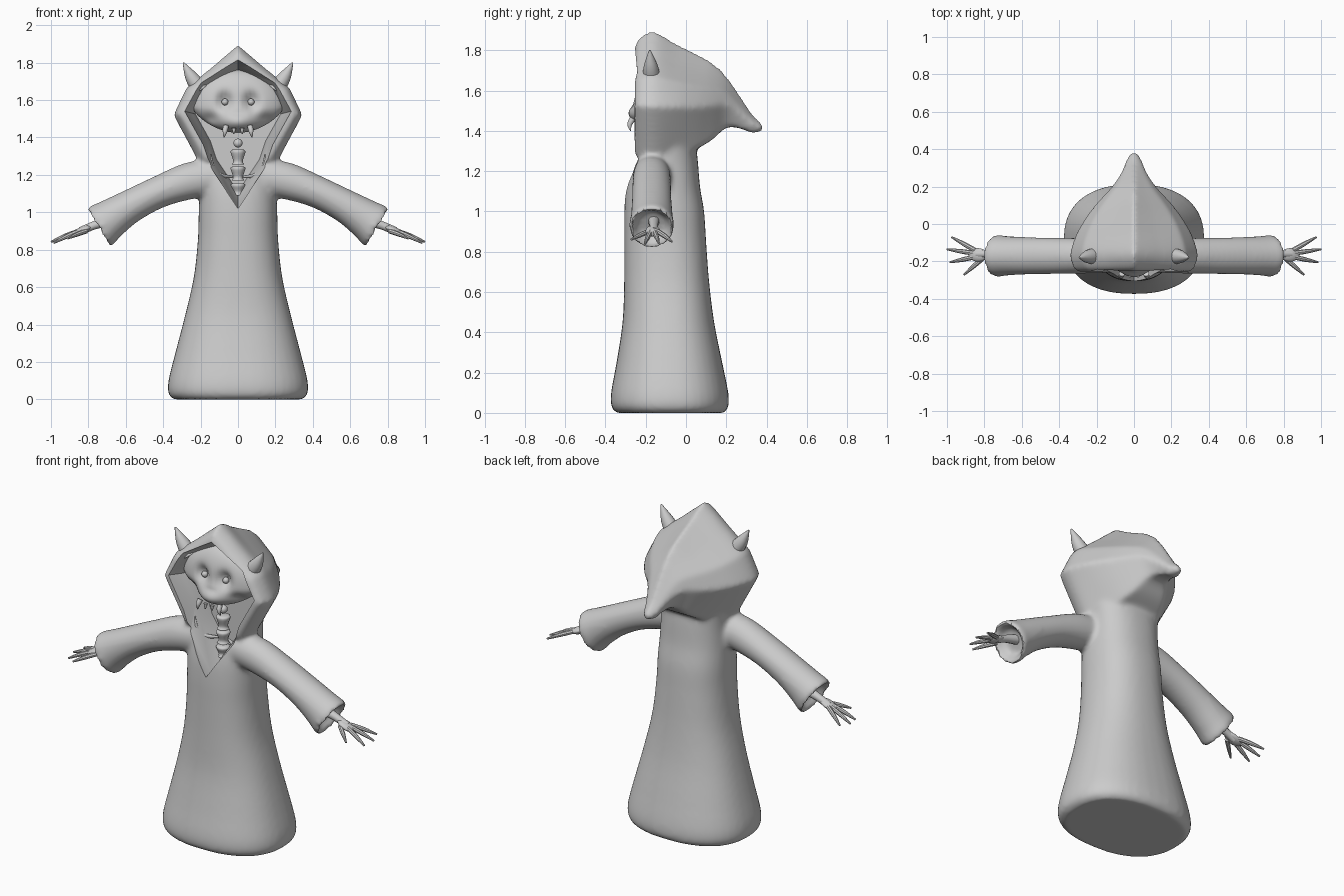
import bpy, bmesh, math
from math import sin, cos, pi, exp
from mathutils import Vector, Matrix

if "Cube" in bpy.data.objects:
    bpy.data.objects.remove(bpy.data.objects["Cube"])


def dense(rows, n=4):
    """Catmull-Rom interpolation through rows of numbers."""
    out = []
    for i in range(len(rows) - 1):
        a, b, c, d = (rows[max(i - 1, 0)], rows[i], rows[i + 1], rows[min(i + 2, len(rows) - 1)])
        for k in range(n):
            t = k / n
            out.append([0.5 * (2 * q + (r - p) * t + (2 * p - 5 * q + 4 * r - s) * t * t
                               + (3 * q - p - 3 * r + s) * t ** 3) for p, q, r, s in zip(a, b, c, d)])
    return out + [list(rows[-1])]


def to_object(name, bm):
    bmesh.ops.recalc_face_normals(bm, faces=bm.faces)
    me = bpy.data.meshes.new(name)
    bm.to_mesh(me)
    bm.free()
    ob = bpy.data.objects.new(name, me)
    bpy.context.collection.objects.link(ob)
    return ob


def loft(name, rings):
    bm = bmesh.new()
    vs = [[bm.verts.new(p) for p in r] for r in rings]
    n = len(vs[0])
    for a, b in zip(vs, vs[1:]):
        for i in range(n):
            bm.faces.new((a[i], a[(i + 1) % n], b[(i + 1) % n], b[i]))
    bm.faces.new(vs[0])
    bm.faces.new(vs[-1])
    return to_object(name, bm)


def tube(name, rows, sides=10, n=4):
    """Round tapered tube through (x, y, z, radius) rows."""
    rows = dense(rows, n)
    pts = [Vector(r[:3]) for r in rows]
    rings = []
    for i, p in enumerate(pts):
        d = (pts[min(i + 1, len(pts) - 1)] - pts[max(i - 1, 0)]).normalized()
        u = d.cross(Vector((0, 1, 0))).normalized()
        v = d.cross(u)
        rings.append([p + max(rows[i][3], 0.002) * (u * cos(2 * pi * k / sides) + v * sin(2 * pi * k / sides))
                      for k in range(sides)])
    return loft(name, rings)


def ball(name, loc, scale, tilt=0, seg=24):
    bm = bmesh.new()
    m = Matrix.Translation(loc) @ Matrix.Rotation(tilt, 4, 'Y') @ Matrix.Diagonal((*scale, 1))
    bmesh.ops.create_uvsphere(bm, u_segments=seg, v_segments=seg * 2 // 3, radius=1, matrix=m)
    return to_object(name, bm)


def sgnpow(v, e):
    return math.copysign(abs(v) ** e, v)


# Robe body: (z, half width, front y, back y)
body = [(0, .345, -.345, .19), (.03, .372, -.37, .21), (.1, .372, -.372, .21), (.25, .335, -.345, .18),
        (.45, .283, -.315, .14), (.65, .237, -.307, .115), (.85, .215, -.306, .10), (1.0, .21, -.306, .09),
        (1.12, .205, -.298, .07), (1.24, .2, -.272, .06), (1.34, .205, -.24, .05), (1.44, .2, -.22, .05)]
rings = []
for z, w, f, b in dense(body):
    rings.append([(w * sgnpow(cos(2 * pi * k / 40), .85), (f + b) / 2 + (b - f) / 2 * sgnpow(sin(2 * pi * k / 40), .85), z)
                  for k in range(40)])
parts = [loft("robe", rings)]

# Hood with drooping tail: (y, half width, top z, bottom z)
hood = [(-.255, .30, 1.81, 1.27), (-.235, .325, 1.86, 1.24), (-.16, .345, 1.895, 1.2), (-.05, .31, 1.835, 1.25),
        (.05, .25, 1.785, 1.29), (.13, .185, 1.74, 1.34), (.2, .12, 1.675, 1.405), (.27, .075, 1.575, 1.405),
        (.33, .05, 1.485, 1.385), (.378, .022, 1.44, 1.395)]
half = [(0, 1), (.4, .83), (.8, .67), (1, .46), (.86, .33), (.72, .2), (.55, .04)]
outline = half + [(-x, t) for x, t in half[:0:-1]]
parts.append(loft("hood", [[(w * x, y, b + (t - b) * h) for x, h in outline] for y, w, t, b in dense(hood)]))

# Sleeves with flared, recessed cuffs: (x, z, tilt, half height, half depth)
sleeve = [(.1, 1.19, .3, .1, .09), (.25, 1.17, .35, .1, .095), (.42, 1.11, .42, .086, .097), (.57, 1.035, .5, .09, .1),
          (.68, .965, .53, .107, .106), (.735, .925, .54, .121, .112), (.748, .918, .54, .105, .1), (.70, .945, .54, .07, .07)]
for s in (1, -1):
    rings = [[(s * (x + h * sin(a) * cos(q)), -.17 + w * sin(q), z + h * cos(a) * cos(q))
              for q in (2 * pi * k / 24 for k in range(24))] for x, z, a, h, w in dense(sleeve)]
    parts.append(loft("sleeve", rings))

# Fuse the cloth into one soft surface, then cut the face and chest opening
robe = parts[0]
for p in parts:
    p.select_set(True)
bpy.context.view_layer.objects.active = robe
bpy.ops.object.join()
rm = robe.modifiers.new("fuse", 'REMESH')
rm.mode, rm.voxel_size = 'VOXEL', .014
sm = robe.modifiers.new("soften", 'SMOOTH')
sm.factor, sm.iterations = .5, 8

edge = [(0, 1.815), (.2, 1.695), (.285, 1.54), (.185, 1.36), (.145, 1.24), (0, 1.02)]
edge = edge + [(-x, z) for x, z in edge[-2:0:-1]]
cutter = loft("opening_cutter", [[(x * k, y, 1.47 + (z - 1.47) * k) for x, z in edge]
                                 for y, k in ((-.5, 1), (-.25, 1), (-.17, .87), (-.08, .8))])
cutter.hide_render = True
bo = robe.modifiers.new("opening", 'BOOLEAN')
bo.operation, bo.object, bo.solver = 'DIFFERENCE', cutter, 'EXACT'
bpy.ops.object.convert(target='MESH')
bpy.data.objects.remove(cutter)

# Skull mask: ellipsoid with muzzle, eye sockets and nose hollow
skull = ball("skull", (0, 0, 0), (1, 1, 1), seg=64)
for v in skull.data.vertices:
    x, y, z = v.co
    X = .245 * x * (1 - .25 * max(0, -z))
    Z = 1.56 + (.2 if z > 0 else .135) * z
    Y = -.15 + .1 * y
    if y < 0:
        Y -= .055 * exp(-(X / .1) ** 2 - ((Z - 1.47) / .06) ** 2)
        Y += .05 * exp(-((abs(X) - .072) / .035) ** 2 - ((Z - 1.595) / .045) ** 2)
        Y += .02 * exp(-((abs(X) - .012) / .01) ** 2 - ((Z - 1.53) / .015) ** 2)
        Y += .02 * exp(-((abs(X) - .15) / .04) ** 2 - ((Z - 1.5) / .03) ** 2)
    v.co = X, Y, Z

# Paired parts
for s in (1, -1):
    ball("eye", (s * .07, -.215, 1.59), (.018, .018, .018))
    tube("fang", [(s * .065, -.265, 1.46, .016), (s * .07, -.28, 1.43, .012), (s * .075, -.275, 1.4, .002)])
    tube("small_tooth", [(s * .022, -.275, 1.45, .012), (s * .022, -.28, 1.418, .003)])
    tube("horn", [(s * .2, -.17, 1.655, .046), (s * .25, -.175, 1.725, .034), (s * .292, -.18, 1.8, .004)], 16)
    # Ribs
    tube("upper_rib", [(s * .145, -.2, 1.31, .003), (s * .135, -.2, 1.24, .012), (s * .1, -.18, 1.2, .013),
                       (s * .03, -.13, 1.19, .006)])
    tube("lower_rib", [(s * .115, -.19, 1.2, .003), (s * .095, -.19, 1.145, .009), (s * .03, -.13, 1.125, .006)])
    # Bony hand
    tube("wrist", [(s * .69, -.16, .955, .03), (s * .77, -.16, .93, .022), (s * .84, -.16, .9, .022)])
    ball("palm", (s * .835, -.165, .903), (.055, .036, .018), s * .4)
    for tx, ty, tz, by in ((.975, -.07, .85, -.14), (1.0, -.135, .842, -.157), (.985, -.205, .836, -.176),
                           (.91, -.272, .86, -.185)):
        bx = .81 if tx < .95 else .85
        tube("finger", [(s * bx, by, .9, .013), (s * (bx + tx) / 2, (by + ty) / 2, (.905 + tz) / 2, .012),
                        (s * tx, ty, tz, .005)], 8)

# Spine
ball("top_vertebra", (0, -.14, 1.37), (.024, .024, .024))
for top, low in ((1.335, 1.255), (1.245, 1.17), (1.155, 1.09)):
    tube("vertebra", [(0, -.14, top, .03), (0, -.14, top - .012, .04), (0, -.14, low + .02, .026), (0, -.14, low, .034)], 12)

# Smooth shading everywhere, keeping hard rims
for ob in bpy.data.objects:
    ob.select_set(True)
bpy.context.view_layer.objects.active = robe
bpy.ops.object.shade_smooth_by_angle(angle=math.radians(40))
